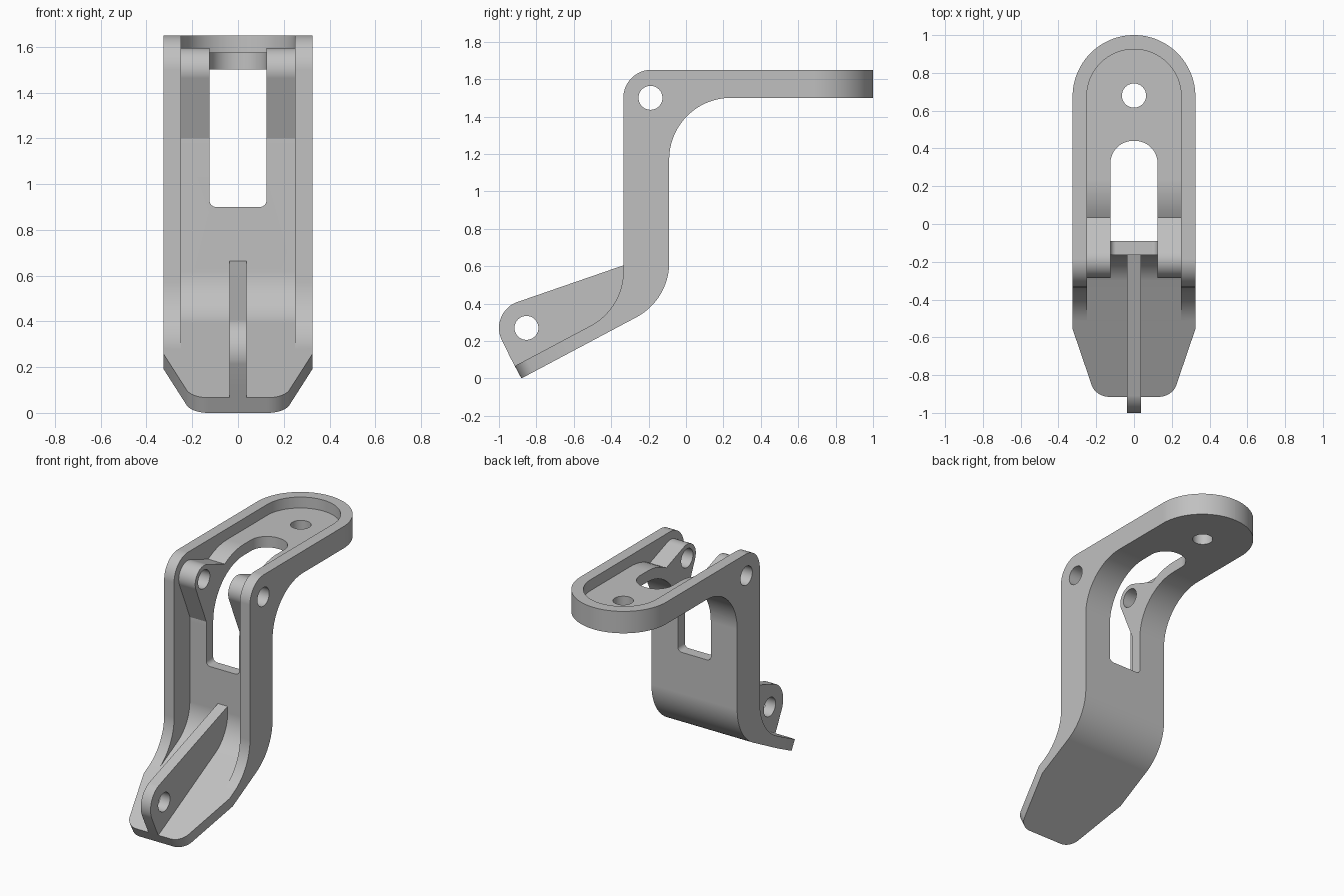
import bpy
import bmesh
import math
from mathutils import Vector
from mathutils.geometry import convex_hull_2d

cube = bpy.data.objects.get("Cube")
if cube:
    bpy.data.objects.remove(cube, do_unlink=True)

X, Y, Z = Vector((1, 0, 0)), Vector((0, 1, 0)), Vector((0, 0, 1))
TILT = math.radians(28)
ALONG = Vector((math.cos(TILT), math.sin(TILT)))    # up the sloping foot, in (y, z)
UP = Vector((-math.sin(TILT), math.cos(TILT)))      # square to the foot
TOE = Vector((-0.88, 0))
WEB = 0.075
PIVOT, EYE = (-0.19, 1.5), (-0.853, 0.27)

metal = bpy.data.materials.new("plain_grey")
metal.use_nodes = True
grey = (0.53, 0.53, 0.53, 1)
metal.diffuse_color = grey
bsdf = next(n for n in metal.node_tree.nodes if n.type == "BSDF_PRINCIPLED")
bsdf.inputs["Base Color"].default_value = grey


def rounded(corners, steps=18):
    """Outline from (u, v, radius) corners."""
    pts = [Vector(c[:2]) for c in corners]
    out = []
    for i, c in enumerate(corners):
        p, r = pts[i], (c[2] if len(c) > 2 else 0)
        if not r:
            out.append(p)
            continue
        a = (pts[i - 1] - p).normalized()
        b = (pts[(i + 1) % len(pts)] - p).normalized()
        half = math.acos(max(-1, min(1, a.dot(b)))) / 2
        centre = p + (a + b).normalized() * (r / math.sin(half))
        v0 = p + a * (r / math.tan(half)) - centre
        v1 = p + b * (r / math.tan(half)) - centre
        start = math.atan2(v0.y, v0.x)
        sweep = math.atan2(v1.y, v1.x) - start
        sweep = (sweep + math.pi) % math.tau - math.pi
        for k in range(steps + 1):
            t = start + sweep * k / steps
            out.append(centre + Vector((math.cos(t), math.sin(t))) * r)
    return out


def circle(centre, r, steps=48):
    return [Vector(centre) + Vector((math.cos(math.tau * k / steps),
                                     math.sin(math.tau * k / steps))) * r
            for k in range(steps)]


def hull(points):
    pts = [Vector(p) for p in points]
    return [pts[i] for i in convex_hull_2d(pts)]


def prism(name, outline, u, v, w, lo, hi, origin=Vector()):
    """Solid made by sweeping an outline in (u, v) along w."""
    bm = bmesh.new()
    verts = [bm.verts.new(origin + u * p[0] + v * p[1] + w * lo) for p in outline]
    face = bm.faces.new(verts)
    top = bmesh.ops.extrude_face_region(bm, geom=[face])["geom"]
    bmesh.ops.translate(bm, vec=w * (hi - lo),
                        verts=[g for g in top if isinstance(g, bmesh.types.BMVert)])
    bmesh.ops.remove_doubles(bm, verts=bm.verts, dist=1e-5)
    bmesh.ops.recalc_face_normals(bm, faces=bm.faces)
    mesh = bpy.data.meshes.new(name)
    bm.to_mesh(mesh)
    bm.free()
    mesh.materials.append(metal)
    obj = bpy.data.objects.new(name, mesh)
    bpy.context.collection.objects.link(obj)
    return obj


def side(name, outline, lo, hi):
    return prism(name, outline, Y, Z, X, lo, hi)


def combine(target, tool, operation):
    mod = target.modifiers.new(operation, "BOOLEAN")
    mod.operation, mod.solver, mod.object = operation, "EXACT", tool
    with bpy.context.temp_override(object=target, active_object=target):
        bpy.ops.object.modifier_apply(modifier=mod.name)
    bpy.data.objects.remove(tool, do_unlink=True)


def stadium(half, end, r):
    return rounded([(-half, -2), (half, -2), (half, end, r), (-half, end, r)], 32)


def foot_line(y, lift):
    """Height of the foot's surface at y, lifted square to it."""
    p = TOE + UP * lift
    return p.y + (y - p.x) * math.tan(TILT)


# Bent arm, full depth
low = TOE - ALONG * 0.1
high = low + UP * WEB
bracket = side("bracket", rounded([
    low, (-0.09, foot_line(-0.09, 0), 0.33), (-0.09, 1.5, 0.33), (1.2, 1.5),
    (1.2, 1.65), (-0.335, 1.65, 0.15),
    (-0.335, foot_line(-0.335, WEB), 0.33), high]), -0.5, 0.5)

# Pocket that leaves a thin web between two side walls
pocket = side("pocket", rounded([
    TOE + ALONG * 0.46 + UP * WEB,
    (-0.165, foot_line(-0.165, WEB), 0.255), (-0.165, 1.575, 0.405),
    (1.5, 1.575), (1.5, 2), (-1, 2), (-1, 1.2)]), -0.6, 0.6)
combine(pocket, prism("pocket_plan", stadium(0.25, 0.925, 0.2499), X, Y, Z, -1, 3),
        "INTERSECT")
combine(bracket, pocket, "DIFFERENCE")

# Pivot bosses inside the bend
boss = hull(circle(PIVOT, 0.095) + [(-0.16, 1.19), (0.045, 1.515)])
for lo, hi in ((0.12, 0.29), (-0.29, -0.12)):
    combine(bracket, side("pivot_boss", boss, lo, hi), "UNION")

# Centre rib with a rounded eye
rib = hull(circle(EYE, 0.147) + [
    TOE - ALONG * 0.003 + UP * 0.04, (-0.284, 0.364), (-0.171, 0.471),
    (-0.13, 0.62), (-0.13, 0.675)])
combine(bracket, side("rib", rib, -0.037, 0.037), "UNION")

# Round far end and tapered foot
combine(bracket, prism("plan", stadium(0.325, 1, 0.3249), X, Y, Z, -1, 3), "INTERSECT")
taper = rounded([(-0.203, 0, 0.1), (0.203, 0, 0.1), (0.503, 1), (0.503, 3),
                 (-0.503, 3), (-0.503, 1)])
combine(bracket, prism("foot_plan", taper, X, Y * ALONG.x + Z * ALONG.y,
                       Y * UP.x + Z * UP.y, -2, 3, Y * TOE.x), "INTERSECT")

# Slot around the bend
combine(bracket, prism("slot_top", stadium(0.125, 0.44, 0.12), X, Y, Z, 1.25, 3),
        "DIFFERENCE")
slot = rounded([(-0.125, 0.9, 0.03), (0.125, 0.9, 0.03), (0.125, 1.35), (-0.125, 1.35)])
combine(bracket, prism("slot_front", slot, X, Z, Y, -1, 0), "DIFFERENCE")

# Pivot, eye and mounting holes
combine(bracket, side("pivot_hole", circle(PIVOT, 0.064), -1, 1), "DIFFERENCE")
combine(bracket, side("eye_hole", circle(EYE, 0.064), -0.2, 0.2), "DIFFERENCE")
combine(bracket, prism("mount_hole", circle((0, 0.68), 0.064), X, Y, Z, 1.4, 2),
        "DIFFERENCE")

# Smooth curves, crisp edges
bpy.ops.object.select_all(action="DESELECT")
bracket.select_set(True)
bpy.context.view_layer.objects.active = bracket
bpy.ops.object.shade_smooth_by_angle(angle=math.radians(25))
weighted = bracket.modifiers.new("weighted_normals", "WEIGHTED_NORMAL")
weighted.keep_sharp = True
